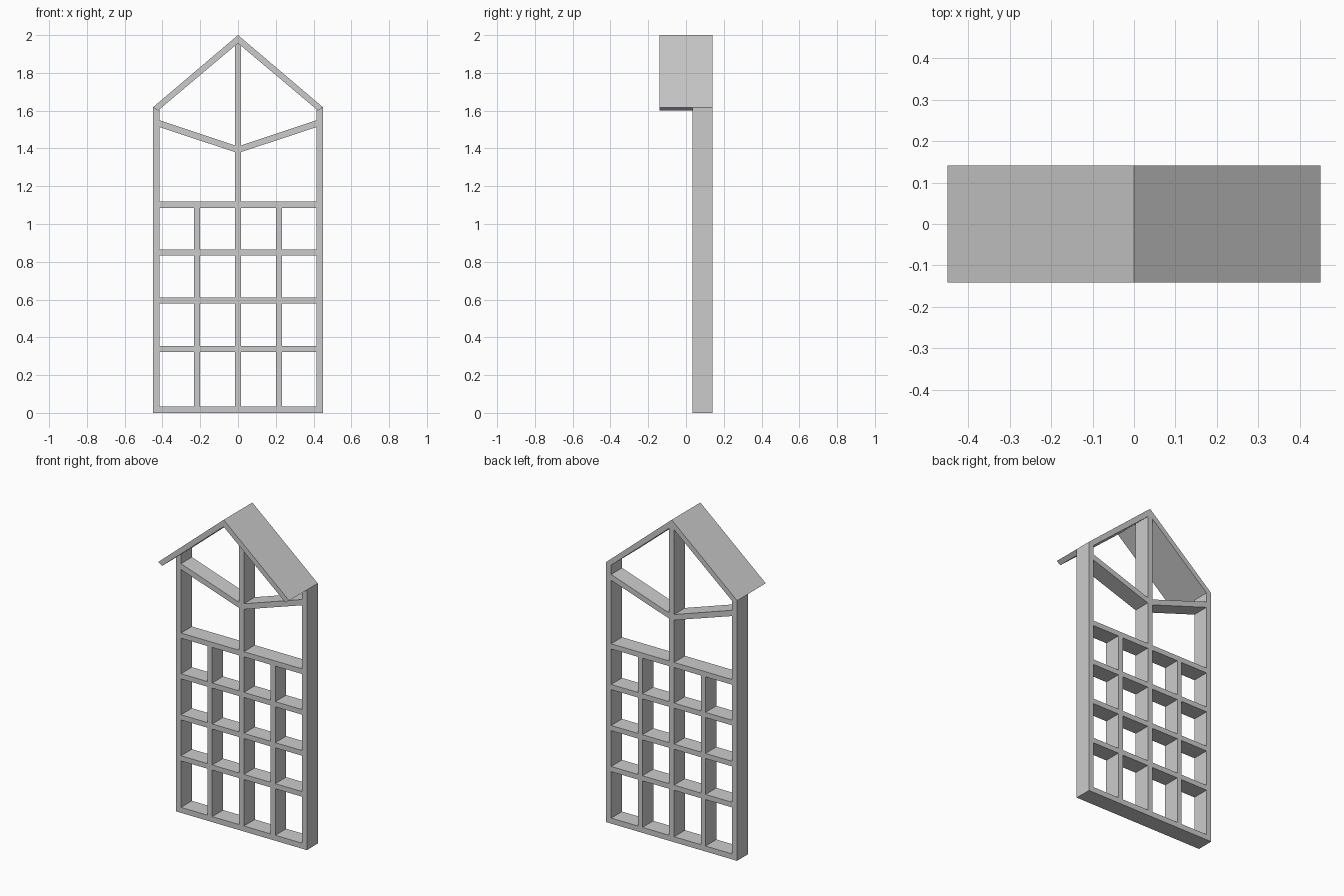
import bpy, bmesh

if "Cube" in bpy.data.objects:
    bpy.data.objects.remove(bpy.data.objects["Cube"])

FRONT, BACK = 0.034, 0.141      # depth range of the frame
ROOF_FRONT = -0.141             # roof overhangs the front
IN, OUT, MID = 0.416, 0.45, 0.017


def prism(name, pts, y0=FRONT, y1=BACK):
    """Extrude an (x, z) outline along y."""
    bm = bmesh.new()
    face = bm.faces.new([bm.verts.new((x, y0, z)) for x, z in pts])
    ext = bmesh.ops.extrude_face_region(bm, geom=[face])
    for v in ext["geom"]:
        if isinstance(v, bmesh.types.BMVert):
            v.co.y = y1
    bmesh.ops.recalc_face_normals(bm, faces=bm.faces)
    me = bpy.data.meshes.new(name)
    bm.to_mesh(me)
    bm.free()
    ob = bpy.data.objects.new(name, me)
    bpy.context.collection.objects.link(ob)
    return ob


def bar(name, x0, x1, z0, z1):
    return prism(name, [(x0, z0), (x1, z0), (x1, z1), (x0, z1)])


def pair(name, pts, *depth):
    """Make a part on the right and its mirror image on the left."""
    for side, s in (("right", 1), ("left", -1)):
        prism(f"{name}_{side}", [(s * x, z) for x, z in pts], *depth)


# Roof slabs, wider than the frame, with square-cut eaves
pair("roof", [(0, 2.0), (OUT, 1.618), (0.424, 1.6), (0, 1.957)], ROOF_FRONT, BACK)

# Side posts, shaped to the eaves
pair("side_post", [(IN, 0), (OUT, 0), (OUT, 1.618), (0.424, 1.6), (IN, 1.607)])

# Base board
bar("base", -IN, IN, 0, 0.034)

# Centre post up to the ridge
prism("centre_post", [(-MID, 0.034), (MID, 0.034), (MID, 1.943),
                      (0, 1.957), (-MID, 1.943)])

# Sloping gable shelves
pair("sloped_shelf", [(MID, 1.381), (IN, 1.513), (IN, 1.549), (MID, 1.416)])

# Level shelves and the short dividers below them
below = 0.034
for i, z in enumerate((0.339, 0.594, 0.849, 1.102)):
    lo, hi = z - 0.016, z + 0.016
    pair(f"shelf_{i + 1}", [(MID, lo), (IN, lo), (IN, hi), (MID, hi)])
    pair(f"divider_{i + 1}", [(0.201, below), (0.233, below), (0.233, lo), (0.201, lo)])
    below = hi
